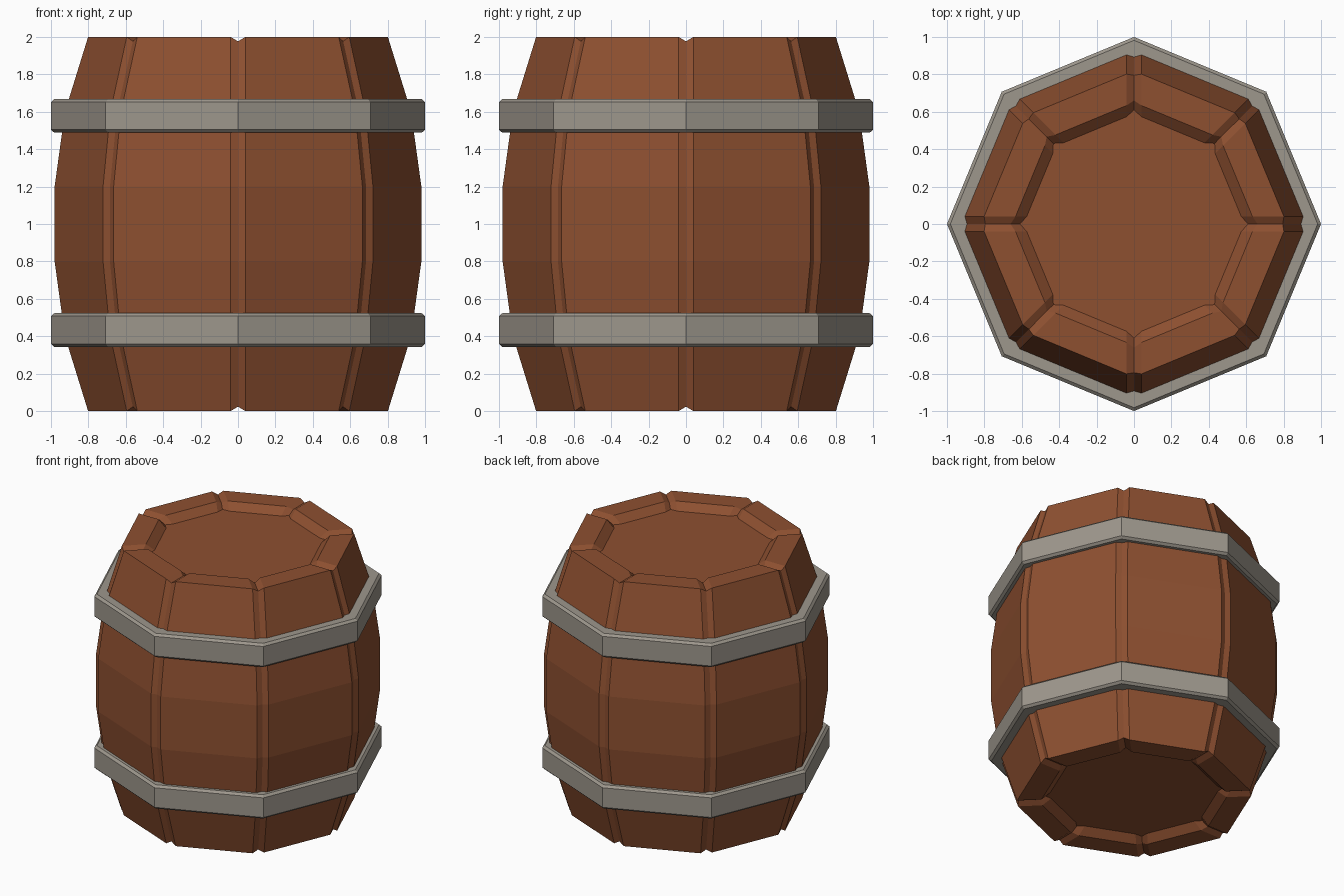
import bpy, bmesh, math
from mathutils import Vector

if "Cube" in bpy.data.objects:
    bpy.data.objects.remove(bpy.data.objects["Cube"])

SIDES = 8
HALF_GAP = 0.04                      # half width of the groove between staves
T = math.tan(math.pi / SIDES)


def material(name, rgb):
    m = bpy.data.materials.new(name)
    m.diffuse_color = (*rgb, 1)
    m.use_nodes = True
    m.node_tree.nodes["Principled BSDF"].inputs["Base Color"].default_value = m.diffuse_color
    return m


def make_object(name, bm, mat):
    bmesh.ops.recalc_face_normals(bm, faces=bm.faces)
    me = bpy.data.meshes.new(name)
    bm.to_mesh(me)
    bm.free()
    me.materials.append(mat)
    ob = bpy.data.objects.new(name, me)
    bpy.context.collection.objects.link(ob)
    return ob


def bridge(bm, a, b):
    n = len(a)
    for i in range(n):
        bm.faces.new((a[i], a[(i + 1) % n], b[(i + 1) % n], b[i]))


def polar(x, y, z, angle):
    c, s = math.cos(angle), math.sin(angle)
    return Vector((x * c - y * s, x * s + y * c, z))


def stave_ring(bm, r, z, groove_r, groove_z):
    """Octagon ring with a V-groove at every corner."""
    ring = []
    for i in range(SIDES):
        a = i * math.tau / SIDES
        edge = r - HALF_GAP * T
        ring.append(bm.verts.new(polar(edge, -HALF_GAP, z, a)))
        ring.append(bm.verts.new(polar(groove_r, 0, groove_z, a)))
        ring.append(bm.verts.new(polar(edge, HALF_GAP, z, a)))
    return ring


wood = material("brown wood", (0.27, 0.08, 0.03))
iron = material("grey iron", (0.34, 0.31, 0.265))

# Barrel body: stave corner radius, height, groove radius, groove height
upper = [(0.997, 1.2, 0.968, 1.2), (0.942, 1.6, 0.914, 1.6),
         (0.818, 2.0, 0.795, 1.977), (0.65, 2.0, 0.66, 1.977),
         (0.59, 1.95, 0.61, 1.95)]
lower = [(r, 2 - z, g, 2 - gz) for r, z, g, gz in reversed(upper)]
bm = bmesh.new()
rings = [stave_ring(bm, *p) for p in lower + upper]
for a, b in zip(rings, rings[1:]):
    bridge(bm, a, b)
bm.faces.new(rings[0])               # recessed bottom
bm.faces.new(rings[-1])              # recessed lid
make_object("barrel_staves", bm, wood)


# Hoops: chamfered octagonal bands
def hoop(name, zc):
    bm = bmesh.new()
    profile = [(0.88, -0.09), (0.982, -0.09), (1.0, -0.074),
               (1.0, 0.074), (0.982, 0.09), (0.88, 0.09)]
    rings = [[bm.verts.new(polar(r, 0, zc + z, i * math.tau / SIDES))
              for i in range(SIDES)] for r, z in profile]
    for i, ring in enumerate(rings):
        bridge(bm, ring, rings[(i + 1) % len(rings)])
    make_object(name, bm, iron)


hoop("lower_hoop", 0.433)
hoop("upper_hoop", 1.578)
